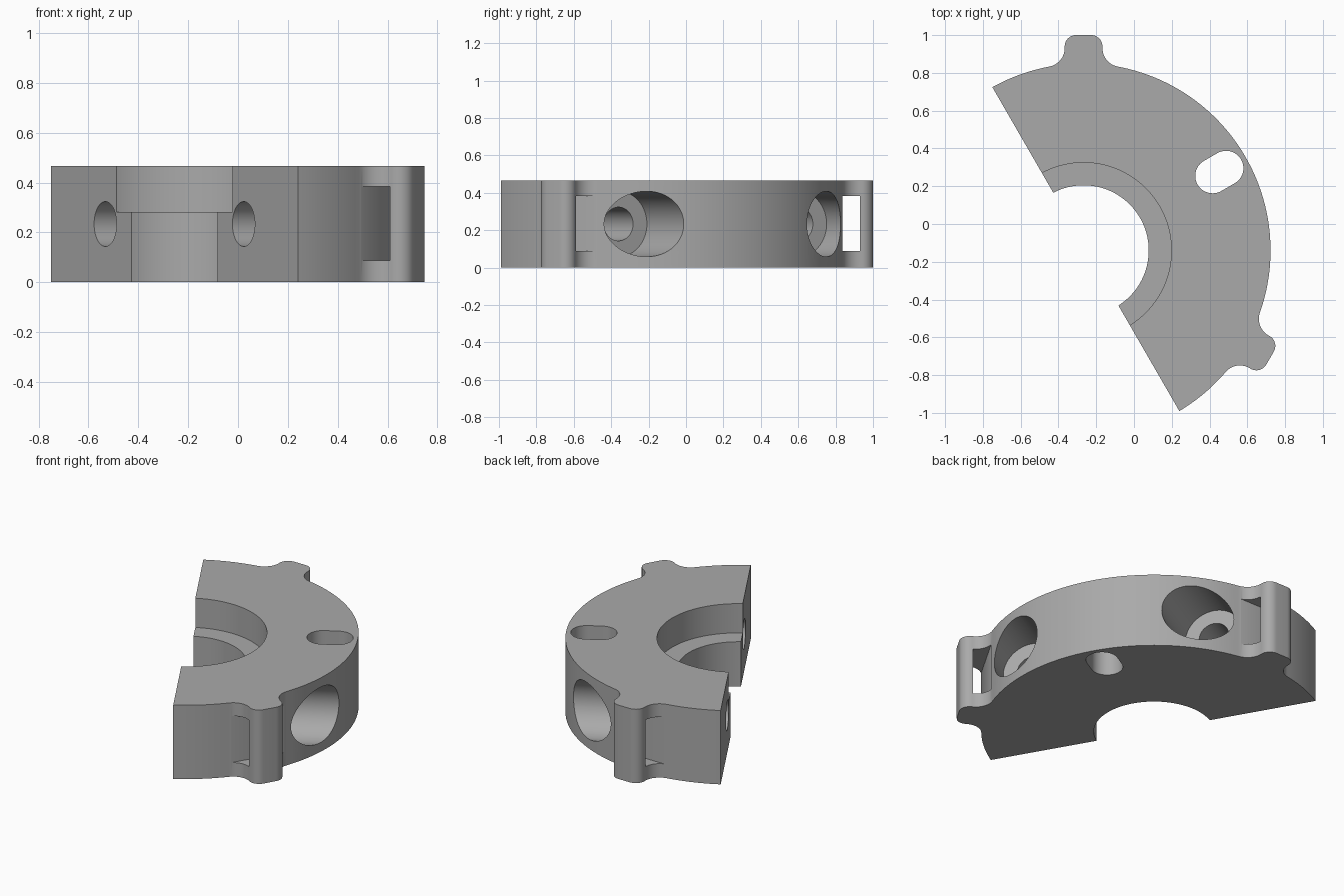
import bpy, bmesh
from math import sin, cos, acos, atan2, radians, sqrt, pi
from mathutils import Matrix

cube = bpy.data.objects.get("Cube")
if cube:
    bpy.data.objects.remove(cube, do_unlink=True)

# Dimensions in the ring's own frame: +x points away from the split face
H, R, BORE, SPLIT = 0.467, 0.99, 0.345, 0.014
LUG_TIP, LUG_HALF, FILLET, CORNER = 1.14, 0.1, 0.1, 0.06

mat = bpy.data.materials.new("grey metal")
mat.use_nodes = True
GREY = (0.4, 0.4, 0.4, 1)
mat.diffuse_color = GREY
mat.node_tree.nodes["Principled BSDF"].inputs["Base Color"].default_value = GREY


def arc(cx, cy, r, a0, a1, n):
    return [(cx + r * cos(a0 + (a1 - a0) * i / n), cy + r * sin(a0 + (a1 - a0) * i / n))
            for i in range(n + 1)]


def prism(name, outline, z0, z1):
    """Extrude a flat outline from z0 to z1."""
    bm = bmesh.new()
    face = bm.faces.new([bm.verts.new((x, y, z0)) for x, y in outline])
    top = bmesh.ops.extrude_face_region(bm, geom=[face])["geom"]
    bmesh.ops.translate(bm, vec=(0, 0, z1 - z0),
                        verts=[v for v in top if isinstance(v, bmesh.types.BMVert)])
    bmesh.ops.recalc_face_normals(bm, faces=bm.faces)
    mesh = bpy.data.meshes.new(name)
    bm.to_mesh(mesh)
    bm.free()
    obj = bpy.data.objects.new(name, mesh)
    bpy.context.collection.objects.link(obj)
    mesh.materials.append(mat)
    return obj


# Lug outline: concave fillet, rounded corner, then the mirrored half
fc = sqrt((R + FILLET) ** 2 - (LUG_HALF + FILLET) ** 2)
ft = LUG_HALF + FILLET
half = arc(fc, -ft, FILLET, atan2(ft, -fc), pi / 2, 12)
half += arc(LUG_TIP - CORNER, CORNER - LUG_HALF, CORNER, -pi / 2, 0, 10)
lug = half + [(r, -t) for r, t in reversed(half)]
spread = atan2(ft, fc)


def lug_at(a):
    return [(r * cos(a) - t * sin(a), r * sin(a) + t * cos(a)) for r, t in lug]


# Clamp half: outer rim with two lugs, and the bore
end, bore_end, at = acos(SPLIT / R), acos(SPLIT / BORE), pi / 3
outline = arc(0, 0, R, -end, -at - spread, 12)[:-1] + lug_at(-at)
outline += arc(0, 0, R, -at + spread, at - spread, 64)[1:-1] + lug_at(at)
outline += arc(0, 0, R, at + spread, end, 12)[1:]
outline += arc(0, 0, BORE, bore_end, -bore_end, 64)
clamp = prism("clamp_half", outline, 0, H)

# Cutters: bore step and radial adjustment slot
cutters = [prism("bore_step_cutter", arc(0, 0, 0.465, 0, 2 * pi, 128)[:-1], 0.282, 1)]
slot = arc(0.871, 0, 0.092, -pi / 2, pi / 2, 24) + arc(0.789, 0, 0.092, pi / 2, 3 * pi / 2, 24)
cutters.append(prism("slot_cutter", slot, -1, 1))

for s in (-1, 1):
    # Screw hole and its wide head recess, square to the split face
    for name, r, x0, x1 in (("screw_cutter", 0.09, -0.3, 0.7), ("head_cutter", 0.175, 0.52, 1.3)):
        c = prism(name, arc(0, 0, r, 0, 2 * pi, 64)[:-1], x0, x1)
        c.data.transform(Matrix.Translation((0, s * 0.555, H / 2)) @ Matrix.Rotation(pi / 2, 4, 'Y'))
        cutters.append(c)
    # Strap window through each lug
    c = prism("window_cutter", [(0.977, -0.3), (1.07, -0.3), (1.07, 0.3), (0.977, 0.3)], 0.088, 0.383)
    c.data.transform(Matrix.Rotation(s * at, 4, 'Z'))
    cutters.append(c)

bpy.context.view_layer.objects.active = clamp
for c in cutters:
    c.hide_render = True
    mod = clamp.modifiers.new("cut", 'BOOLEAN')
    mod.operation, mod.solver, mod.object = 'DIFFERENCE', 'EXACT', c
    bpy.ops.object.modifier_apply(modifier=mod.name)
    bpy.data.objects.remove(c, do_unlink=True)

# Turn into place and smooth the curved walls
clamp.data.transform(Matrix.Translation((-0.267, -0.14, 0)) @ Matrix.Rotation(radians(30), 4, 'Z'))
bpy.ops.object.select_all(action='DESELECT')
clamp.select_set(True)
bpy.ops.object.shade_smooth_by_angle(angle=radians(30))
